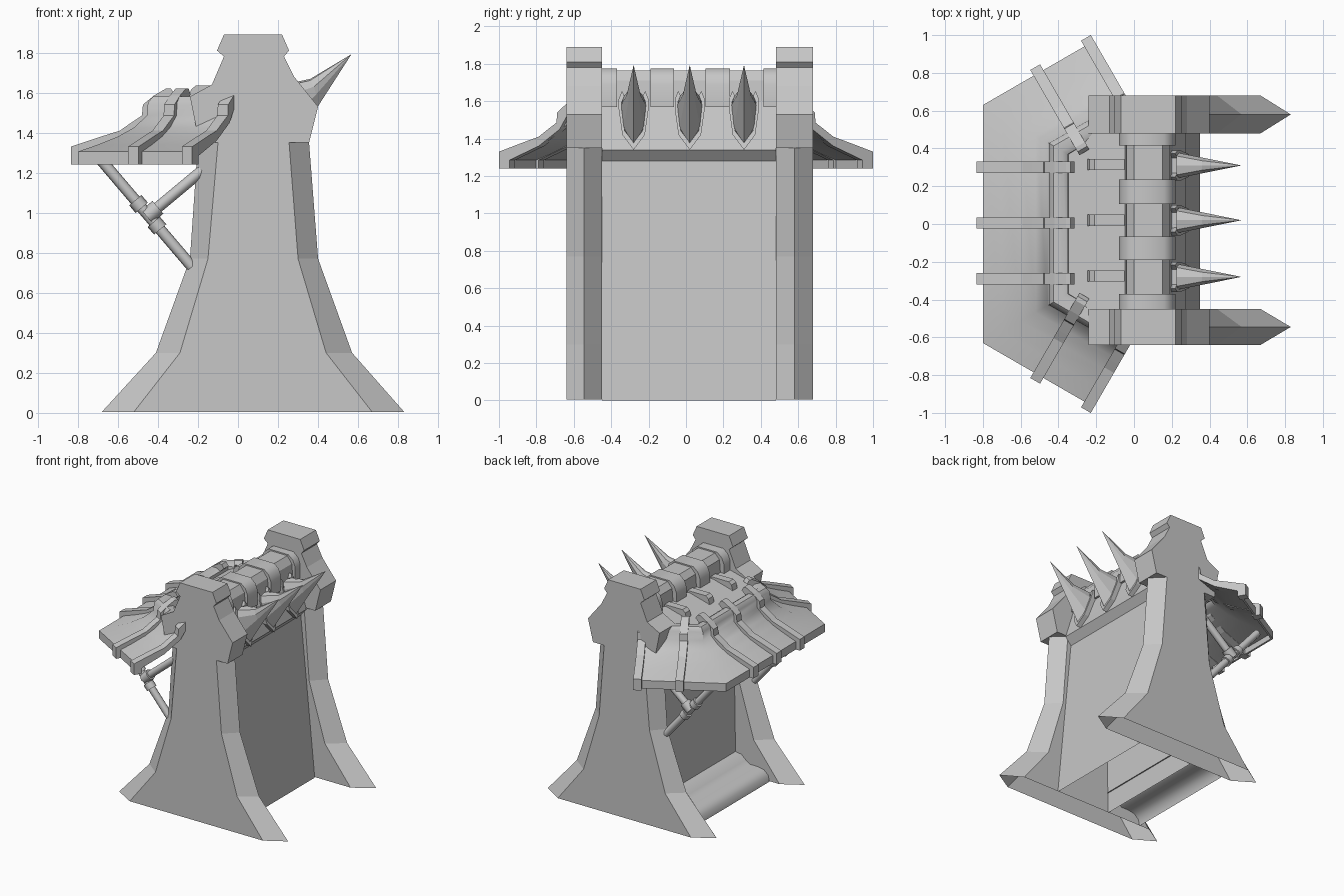
import bpy, bmesh, math
from mathutils import Vector, Matrix

if "Cube" in bpy.data.objects:
    bpy.data.objects.remove(bpy.data.objects["Cube"])

stone = bpy.data.materials.new("plain grey")
stone.diffuse_color = (0.57, 0.57, 0.57, 1)
stone.use_nodes = True
stone.node_tree.nodes["Principled BSDF"].inputs["Base Color"].default_value = stone.diffuse_color


def finish(name, bm, smooth=0):
    bmesh.ops.recalc_face_normals(bm, faces=bm.faces[:])
    me = bpy.data.meshes.new(name)
    bm.to_mesh(me)
    bm.free()
    me.materials.append(stone)
    ob = bpy.data.objects.new(name, me)
    bpy.context.collection.objects.link(ob)
    if smooth:
        bpy.ops.object.select_all(action='DESELECT')
        ob.select_set(True)
        bpy.context.view_layer.objects.active = ob
        bpy.ops.object.shade_smooth_by_angle(angle=math.radians(smooth))
    return ob


def loft(name, rings, smooth=0, caps=True, skip=()):
    """Closed rings joined in order; caps and chosen side strips may be left open."""
    bm = bmesh.new()
    vs = [[bm.verts.new(p) for p in r] for r in rings]
    n = len(rings[0])
    for a, b in zip(vs, vs[1:]):
        for i in range(n):
            j = (i + 1) % n
            if i not in skip:
                bm.faces.new((a[i], a[j], b[j], b[i]))
    if caps:
        bm.faces.new(vs[0])
        bm.faces.new(vs[-1])
    return finish(name, bm, smooth)


def prism(name, prof, y0, y1, smooth=0, caps=True, skip=()):
    """(x, z) profile extruded along y."""
    return loft(name, [[(x, y, z) for x, z in prof] for y in (y0, y1)], smooth, caps, skip)


def rod(name, a, b, r, sides=8):
    a, b = Vector(a), Vector(b)
    bm = bmesh.new()
    m = Matrix.Translation((a + b) / 2) @ (b - a).to_track_quat('Z', 'Y').to_matrix().to_4x4()
    bmesh.ops.create_cone(bm, cap_ends=True, segments=sides, radius1=r, radius2=r,
                          depth=(b - a).length, matrix=m)
    return finish(name, bm, 50)


# Side pillars: hollow wedge-edged flared legs below, solid carved heads above
legs = [(0.005, -0.68, -0.52, 0.67, 0.83), (0.30, -0.41, -0.29, 0.44, 0.57),
        (0.77, -0.24, -0.15, 0.30, 0.40), (1.35, -0.20, -0.10, 0.255, 0.355)]
head = [(-0.20, 1.35), (0.355, 1.35), (0.40, 1.53), (0.28, 1.68), (0.23, 1.78),
        (0.255, 1.81), (0.22, 1.89), (-0.07, 1.89), (-0.105, 1.81), (-0.07, 1.78),
        (-0.13, 1.64), (-0.24, 1.58), (-0.21, 1.43)]
for side, y0, y1 in (("front", -0.64, -0.45), ("back", 0.48, 0.68)):
    ym = (y0 + y1) / 2
    loft(side + "_pillar_leg", [[(a, ym, z), (b, y0, z), (c, y0, z), (d, ym, z), (c, y1, z), (b, y1, z)]
                                for z, a, b, c, d in legs], caps=False)
    prism(side + "_pillar_head", head, y0, y1)

# Gate panel, lintel and rounded back step, all open underneath
Y0, Y1 = -0.45, 0.48
prism("gate_panel", [(-0.13, 0), (0.35, 0), (0.225, 1.28), (-0.11, 1.31)], Y0, Y1, 0, False, (0, 2))
prism("lintel", [(0.225, 1.28), (0.275, 1.34), (0.20, 1.58), (0.19, 1.62), (-0.07, 1.62), (-0.22, 1.58),
                 (-0.36, 1.53), (-0.36, 1.48), (-0.11, 1.31)], Y0, Y1, 25, False, (8,))
prism("back_step", [(-0.12, 0), (-0.43, 0), (-0.42, 0.05), (-0.38, 0.085), (-0.32, 0.095), (-0.26, 0.095),
                    (-0.22, 0.12), (-0.18, 0.155), (-0.12, 0.165)], Y0, Y1, 45, False, (0, 8))

# Ridge beam with rounded bands
prism("ridge_beam", [(-0.05, 1.60), (-0.04, 1.72), (0.0, 1.765), (0.15, 1.765), (0.19, 1.71), (0.20, 1.60)],
      Y0, Y1, 0, False, (5,))
band = [(-0.08, 1.57), (-0.08, 1.69), (-0.06, 1.74), (-0.02, 1.775), (0.16, 1.775), (0.20, 1.74),
        (0.22, 1.69), (0.22, 1.57)]
for i, (y0, y1) in enumerate(((-0.45, -0.37), (-0.19, -0.065), (0.105, 0.235), (0.415, 0.48))):
    prism(f"ridge_band_{i}", band, y0, y1, 60)

# Spikes on shield plates
half = [(0.0, 1.34), (0.06, 1.42), (0.08, 1.56), (0.08, 1.61), (0.062, 1.655), (0.04, 1.61)]


def slope(z):
    return 0.275 - (z - 1.34) * 0.31


def shield(y, s, off):
    pts = half + [(-w, z) for w, z in half[:0:-1]]
    return [(slope(1.53 + (z - 1.53) * s) + off, y + w * s, 1.53 + (z - 1.53) * s) for w, z in pts]


for i, y in enumerate((-0.28, 0.02, 0.31)):
    loft(f"shield_plate_{i}", [shield(y, 1, -0.02), shield(y, 1, 0.04), shield(y, 0.8, 0.04),
                               shield(y, 0.78, 0.02)])
    base = [(0.30, 0, 1.37), (0.27, 0.055, 1.46), (0.24, 0.066, 1.58), (0.225, 0.05, 1.63), (0.225, 0, 1.64),
            (0.225, -0.05, 1.63), (0.24, -0.066, 1.58), (0.27, -0.055, 1.46)]
    mid = [(0.405, 0, 1.54), (0.39, 0.03, 1.59), (0.38, 0.038, 1.63), (0.36, 0.025, 1.66), (0.36, 0, 1.668),
           (0.36, -0.025, 1.66), (0.38, -0.038, 1.63), (0.39, -0.03, 1.59)]
    tip = [(0.565 + (p[0] - 0.38) * 0.01, p[1] * 0.02, 1.79 + (p[2] - 1.62) * 0.01) for p in mid]
    loft(f"spike_{i}", [[(a, y + b, c) for a, b, c in r] for r in (base, mid, tip)])

# Awning roof: profile of (distance inward, height) swept round three sides
C, S, T = math.cos(math.pi / 6), 0.5, math.tan(math.pi / 6)


def wing(s, d, z, k):
    """Point on a slanted wing: s along the eave, d inward, k = +1 back / -1 front."""
    return (-0.80 + s * C + d * S, k * (0.63 + s * S - d * C), z)


prof = [(0, 1.24), (0, 1.305), (0.10, 1.34), (0.20, 1.38), (0.28, 1.425), (0.345, 1.485), (0.35, 1.55),
        (0.375, 1.58), (0.42, 1.58), (0.45, 1.56), (0.455, 1.51), (0.43, 1.51), (0.40, 1.53), (0.375, 1.48),
        (0.345, 1.46), (0.28, 1.405), (0.20, 1.36), (0.11, 1.32), (0.015, 1.285), (0.015, 1.24)]
loft("awning_roof", [[wing(0.65, d, z, 1) for d, z in prof],
                     [(-0.80 + d, 0.63 - d * T, z) for d, z in prof],
                     [(-0.80 + d, -0.63 + d * T, z) for d, z in prof],
                     [wing(0.65, d, z, -1) for d, z in prof]], 44)

# Raised ribs across the roof
rib = [(-0.035, 1.24), (-0.035, 1.33), (0.10, 1.375), (0.21, 1.41), (0.26, 1.445), (0.32, 1.485), (0.325, 1.54),
       (0.38, 1.585), (0.44, 1.62), (0.465, 1.62), (0.485, 1.59), (0.44, 1.55), (0.39, 1.53), (0.34, 1.45),
       (0.21, 1.36), (0.03, 1.285), (0.03, 1.24)]
for i, y in enumerate((-0.29, 0.005, 0.30)):
    prism(f"roof_rib_{i}", [(-0.80 + d, z) for d, z in rib], y - 0.03, y + 0.03)
    prism(f"short_bar_{i}", [(-0.25, 1.55), (-0.235, 1.615), (-0.21, 1.635), (-0.05, 1.635), (-0.05, 1.58)],
          y - 0.015, y + 0.045)
for k, side in ((1, "back"), (-1, "front")):
    for j, s in enumerate((0.34, 0.65)):
        loft(f"{side}_wing_rib_{j}", [[wing(s + e, d, z, k) for d, z in rib] for e in (-0.03, 0.03)])

# Crossed support struts with collars under the roof
for side, y in (("front", -0.545), ("back", 0.58)):
    a, b = Vector((-0.69, y, 1.27)), Vector((-0.23, y, 0.73))
    rod(side + "_long_strut", a, b, 0.028)
    rod(side + "_cross_strut", (-0.18, y, 1.21), (-0.45, y, 0.985), 0.028)
    for j, t in enumerate((0.42, 0.62)):
        rod(f"{side}_strut_collar_{j}", a.lerp(b, t - 0.035), a.lerp(b, t + 0.035), 0.04)
    rod(side + "_cross_collar", (-0.40, y, 1.027), (-0.455, y, 0.98), 0.042)
